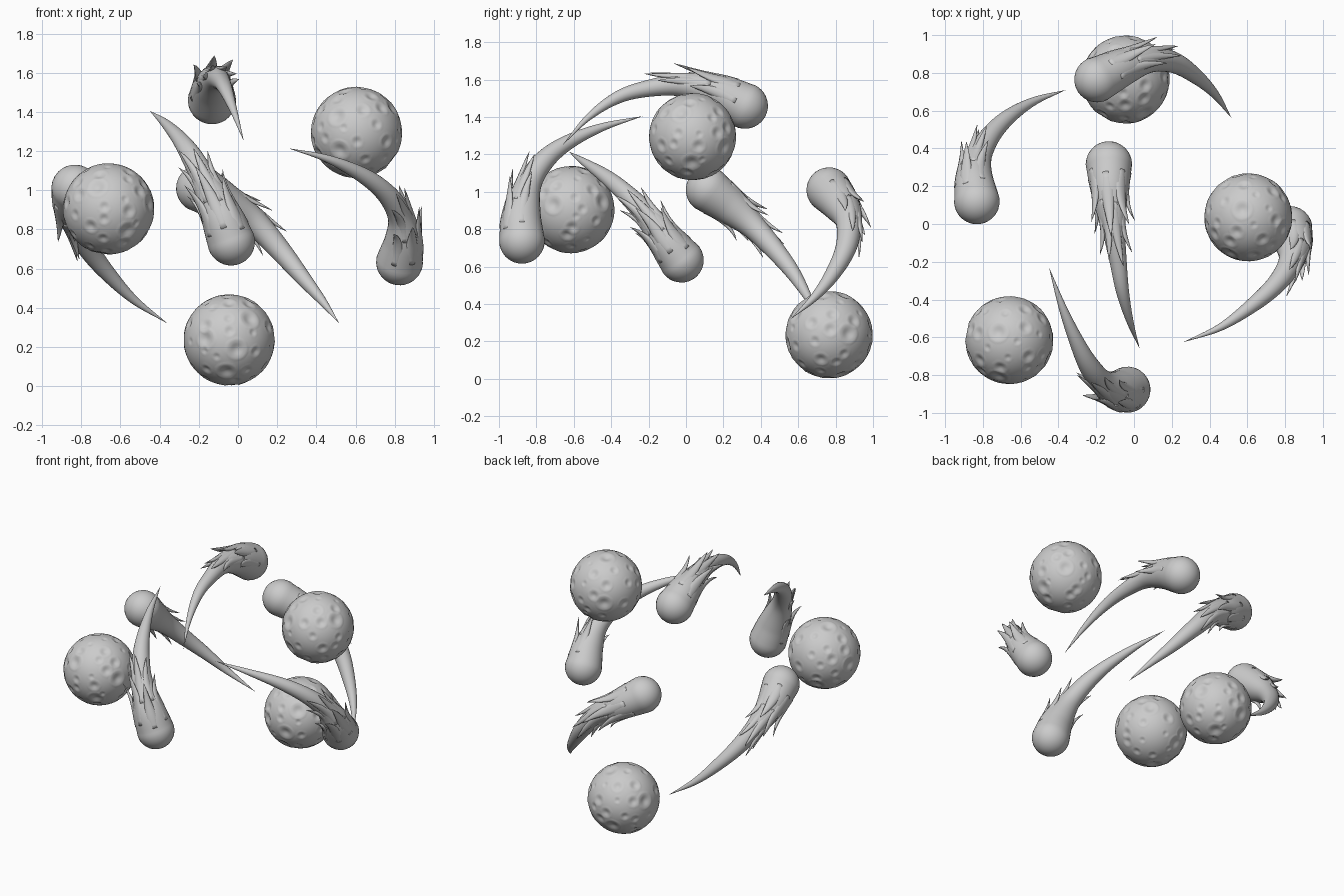
import bpy, bmesh, math, random
from mathutils import Vector

if "Cube" in bpy.data.objects:
    bpy.data.objects.remove(bpy.data.objects["Cube"])

random.seed(4)
CORE = Vector((0, 0, 0.85))


def finish(name, bm):
    bmesh.ops.recalc_face_normals(bm, faces=bm.faces)
    me = bpy.data.meshes.new(name)
    bm.to_mesh(me)
    bm.free()
    for p in me.polygons:
        p.use_smooth = True
    ob = bpy.data.objects.new(name, me)
    bpy.context.collection.objects.link(ob)
    return ob


def loft(bm, rings, start, end):
    """Skin closed rings of points, closing both ends to a single vertex."""
    vs = [[bm.verts.new(p) for p in r] for r in rings]
    n = len(vs[0])
    a, b = bm.verts.new(start), bm.verts.new(end)
    for i in range(n):
        j = (i + 1) % n
        for r, q in zip(vs, vs[1:]):
            bm.faces.new((r[i], r[j], q[j], q[i]))
        bm.faces.new((a, vs[0][j], vs[0][i]))
        bm.faces.new((b, vs[-1][i], vs[-1][j]))


# Cratered moons: one dented sphere reused with different turns
R = 0.232
bm = bmesh.new()
bmesh.ops.create_icosphere(bm, subdivisions=6, radius=1)
craters = []
for i in range(60):
    z = 1 - 2 * (i + 0.5) / 60
    a = i * 2.39996 + random.uniform(-0.25, 0.25)
    h = math.sqrt(1 - z * z)
    size = random.choice((0.09, 0.12, 0.15, 0.2))
    craters.append((Vector((h * math.cos(a), h * math.sin(a), z)), size))
for v in bm.verts:
    n = v.co.normalized()
    d = 0
    for c, s in craters:
        q = (n - c).length / s
        if q < 1.3:
            d += -0.28 * s * (1 - q * q) ** 2 if q < 1 else 0.04 * s * math.sin((q - 1) / 0.3 * math.pi)
    v.co = n * R * (1 + d)
moon = finish("moon_1", bm)
moon.location = (-0.66, -0.615, 0.905)
for i, loc in enumerate([(0.605, 0.035, 1.295), (-0.045, 0.765, 0.236)]):
    m = bpy.data.objects.new("moon_%d" % (i + 2), moon.data)
    m.location = loc
    m.rotation_euler = (0.6 * i, 0.4, 1.3 + i)
    bpy.context.collection.objects.link(m)


def sampler(pts):
    """Smooth curve through (x, y, z, radius) points, t in 0..1."""
    P = [Vector(p) for p in pts]
    P = [2 * P[0] - P[1]] + P + [2 * P[-1] - P[-2]]
    n = len(pts) - 1

    def at(t):
        u = min(max(t, 0), 1) * n
        i = min(int(u), n - 1)
        u -= i
        a, b, c, d = P[i:i + 4]
        v = 0.5 * (2 * b + (c - a) * u + (2 * a - 5 * b + 4 * c - d) * u * u
                   + (3 * b - a - 3 * c + d) * u ** 3)
        return v.to_3d(), max(v[3], 0.0005)
    return at


def frame(at, t):
    tan = (at(t + 0.01)[0] - at(t - 0.01)[0]).normalized()
    out = at(0.3)[0] - CORE
    nrm = (out - tan * out.dot(tan)).normalized()
    return tan, nrm, tan.cross(nrm)


# Flame tongues: angle from outward side, start, end, tip distance, half width
TONGUES = [(0, 0.10, 0.38, 0.118, 0.050), (48, 0.06, 0.31, 0.135, 0.050),
           (-50, 0.08, 0.34, 0.128, 0.050), (98, 0.08, 0.36, 0.108, 0.045),
           (-100, 0.06, 0.32, 0.118, 0.045), (22, 0.22, 0.48, 0.092, 0.040),
           (-25, 0.24, 0.52, 0.085, 0.038), (70, 0.22, 0.46, 0.092, 0.036),
           (-75, 0.22, 0.47, 0.088, 0.036)]


def comet(name, pts):
    at = sampler(pts)
    bm = bmesh.new()
    rings, N = [], 28

    def ring(c, r, nrm, bi):
        return [c + r * (math.cos(2 * math.pi * k / N) * nrm + math.sin(2 * math.pi * k / N) * bi)
                for k in range(N)]
    # Round nose, then tapering tail
    c, r = at(0)
    tan, nrm, bi = frame(at, 0)
    for k in range(1, 9):
        a = math.pi / 2 * k / 9
        rings.append(ring(c - tan * r * math.cos(a), r * math.sin(a), nrm, bi))
    for k in range(48):
        p, q = at(k / 48)
        _, n2, b2 = frame(at, k / 48)
        rings.append(ring(p, q, n2, b2))
    loft(bm, rings, c - tan * r, at(1)[0])
    # Pointed flame licks lifting off the neck
    for deg, t0, t1, dist, wid in TONGUES:
        a = math.radians(deg)
        rows = []
        for k in range(11):
            u = k / 10
            t = t0 + (t1 - t0) * u
            p, q = at(t)
            _, n2, b2 = frame(at, t)
            d = math.cos(a) * n2 + math.sin(a) * b2
            s = -math.sin(a) * n2 + math.cos(a) * b2
            off = (q - 0.024) * (1 - u ** 1.7) + dist * u ** 1.7
            w = wid * (1 - u) ** 0.75 * (0.6 + 0.4 * min(1, u * 4)) + 0.0005
            h = 0.027 * (1 - u) ** 0.8 + 0.0005
            rows.append([p + d * (off + h * math.sin(math.pi * j / 5)) + s * w * math.cos(math.pi * j / 5)
                         for j in range(10)])
        mid = [sum(x, Vector()) / 10 for x in (rows[0], rows[-1])]
        loft(bm, rows, mid[0], mid[1])
    finish(name, bm)


comet("comet_front", [(-.035, -.877, .738, .122), (-.085, -.88, .87, .106), (-.165, -.84, 1.04, .068),
                      (-.235, -.755, 1.17, .055), (-.30, -.63, 1.265, .04), (-.375, -.45, 1.345, .022),
                      (-.45, -.23, 1.405, 0)])
comet("comet_back", [(-.195, .765, 1.01, .121), (-.06, .83, .93, .1), (.08, .87, .84, .07),
                     (.21, .855, .70, .056), (.33, .78, .555, .04), (.43, .685, .435, .022),
                     (.517, .56, .32, 0)])
comet("comet_top", [(-.133, .315, 1.46, .123), (-.128, .17, 1.53, .1), (-.11, -.01, 1.57, .064),
                    (-.085, -.19, 1.555, .046), (-.06, -.36, 1.507, .034), (-.02, -.52, 1.40, .018),
                    (.03, -.66, 1.25, 0)])
comet("comet_right", [(.825, -.025, .635, .12), (.845, -.11, .745, .098), (.83, -.2, .865, .066),
                      (.76, -.31, .98, .052), (.64, -.42, 1.075, .04), (.46, -.545, 1.16, .02),
                      (.257, -.627, 1.215, 0)])
comet("comet_left", [(-.832, .12, 1.01, .121), (-.845, .24, .92, .1), (-.82, .36, .815, .068),
                     (-.755, .475, .69, .053), (-.66, .57, .57, .04), (-.53, .65, .44, .022),
                     (-.36, .71, .32, 0)])
